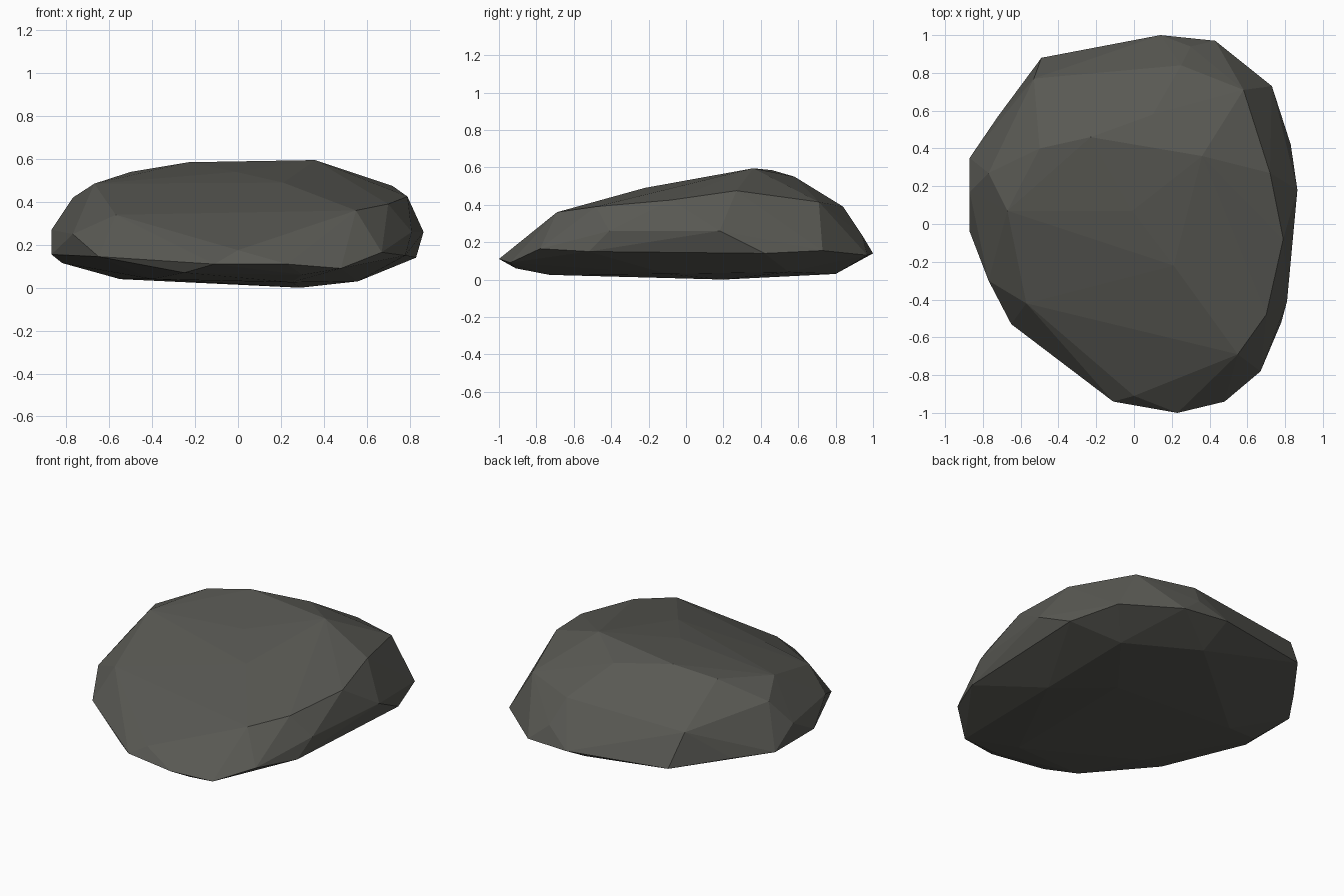
import bpy, bmesh

# Rim around the widest part of the boulder
rim = [(.14, 1, .14), (.43, .97, .13), (.73, .73, .155), (.83, .42, .14),
       (.865, .18, .26), (.81, -.41, .26), (.78, -.52, .15), (.67, -.78, .165),
       (.48, -.94, .09), (.23, -1, .11), (-.11, -.94, .11), (-.65, -.53, .145),
       (-.77, -.30, .25), (-.87, -.04, .155), (-.87, .35, .155),
       (-.87, .17, .27), (-.72, .57, .16), (-.49, .88, .15)]

# Faceted shoulder and crown
crown = [(-.57, -.42, .34), (0, -.91, .175), (.55, -.69, .36), (.70, -.48, .39),
         (.79, -.08, .425), (.72, .27, .475), (.36, .36, .595), (-.23, .46, .585),
         (-.50, .40, .54), (-.67, .07, .485), (-.77, .27, .42), (-.01, .07, .54),
         (.57, -.20, .45), (.21, -.22, .49), (.25, .84, .39), (.58, .71, .415),
         (.10, .58, .55), (-.53, .77, .35), (.30, .94, .24)]

# Shallow underside
base = [(.29, .20, 0), (.56, -.10, .03), (-.55, .20, .04), (-.82, .10, .115),
        (.15, .80, .03), (.25, -.73, .025), (.30, -.91, .06),
        (-.40, -.40, .04), (-.25, -.80, .07), (.56, .55, .04)]

# Wrap the points in a convex, flat-faced shell
bm = bmesh.new()
for p in rim + crown + base:
    bm.verts.new(p)
hull = bmesh.ops.convex_hull(bm, input=bm.verts[:])
bmesh.ops.delete(bm, geom=[v for v in bm.verts if not v.link_faces], context='VERTS')
bmesh.ops.recalc_face_normals(bm, faces=bm.faces[:])
mesh = bpy.data.meshes.new("boulder")
bm.to_mesh(mesh)
bm.free()

stone = bpy.data.materials.new("dark grey stone")
stone.diffuse_color = (.10, .10, .088, 1)
mesh.materials.append(stone)
bpy.context.collection.objects.link(bpy.data.objects.new("boulder", mesh))
